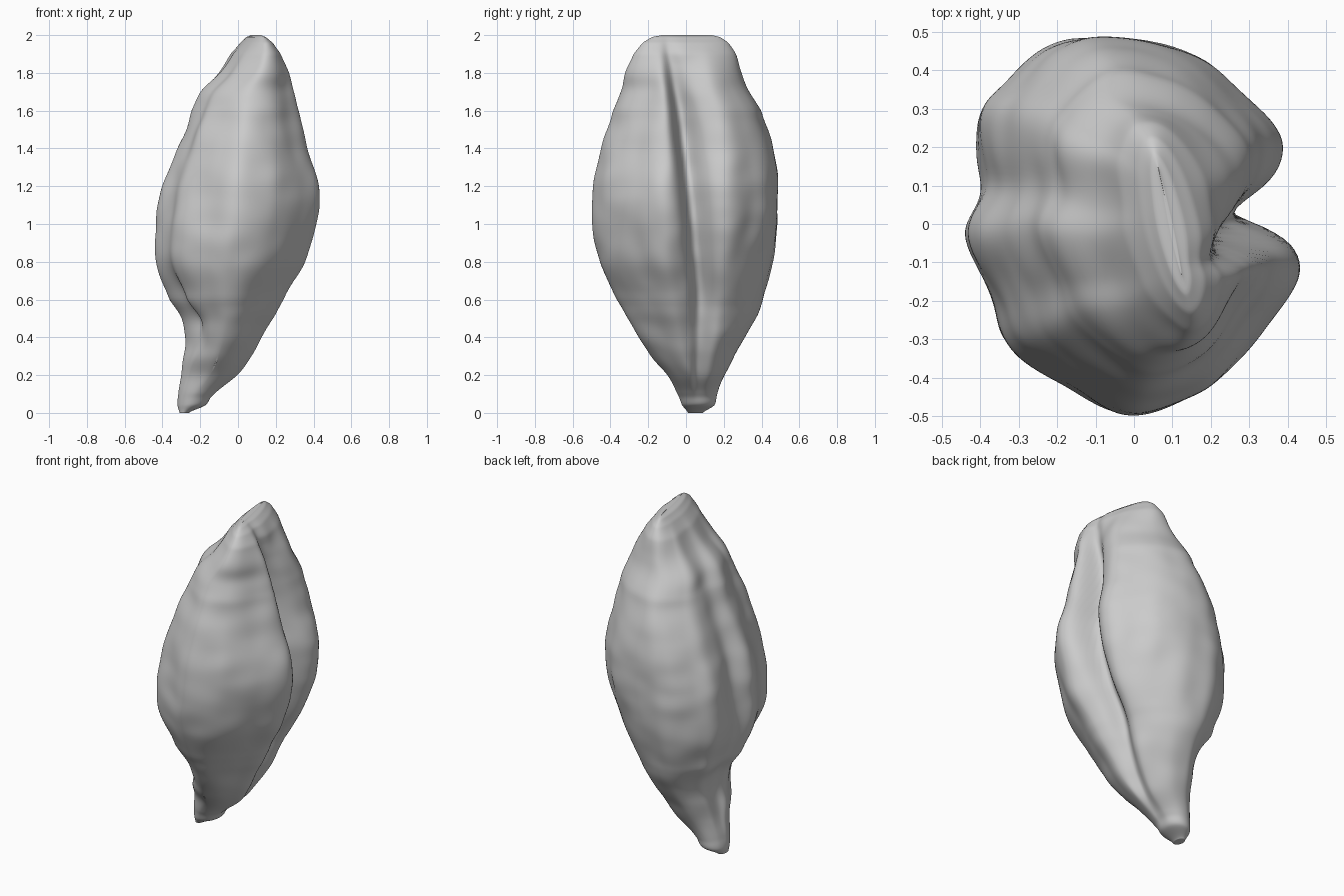
import bpy, bmesh, math
from mathutils import Vector, noise

if "Cube" in bpy.data.objects:
    bpy.data.objects.remove(bpy.data.objects["Cube"])

RINGS, SIDES = 150, 176


def catmull(a, b, c, d, t):
    return 0.5 * (2*b + (c - a)*t + (2*a - 5*b + 4*c - d)*t*t + (3*b - a - 3*c + d)*t**3)


def sample(table, z):
    """Smooth lookup in a (height, value...) table."""
    i = 0
    while i < len(table) - 2 and z > table[i + 1][0]:
        i += 1
    p = [table[max(0, min(len(table) - 1, i + k))] for k in (-1, 0, 1, 2)]
    t = max(0, min(1, (z - p[1][0]) / (p[2][0] - p[1][0])))
    return [catmull(*(q[k] for q in p), t) for k in range(1, len(p[0]))]


def bump(v, centre, width):
    return math.exp(-((v - centre) / width) ** 2)


# Leaning pod: height, x limits, y limits
body = [
    (0, -.31, -.26, .01, .09), (.04, -.32, -.17, -.02, .15), (.1, -.315, -.12, -.045, .165),
    (.2, -.30, .0, -.1, .205), (.3, -.29, .07, -.185, .255), (.4, -.285, .13, -.25, .315),
    (.5, -.30, .18, -.31, .365), (.6, -.365, .24, -.365, .41), (.8, -.435, .35, -.46, .46),
    (1, -.435, .415, -.49, .49), (1.2, -.4, .43, -.485, .49), (1.4, -.32, .375, -.45, .46),
    (1.6, -.24, .33, -.385, .395), (1.7, -.195, .305, -.345, .335), (1.8, -.10, .27, -.325, .295),
    (1.9, -.03, .22, -.28, .265), (1.96, .025, .17, -.23, .225), (1.99, .06, .13, -.18, .18),
    (2, .09, .1, -.13, .14)]

# Lobed cross-section, anticlockwise from the open seam
section = [Vector(p) for p in (
    (.37, .04), (.385, .22), (.26, .36), (.1, .46), (-.1, .49), (-.22, .46), (-.33, .37),
    (-.4, .28), (-.4, .1), (-.435, -.03), (-.36, -.2), (-.31, -.32), (-.15, -.43),
    (0, -.49), (.18, -.43), (.33, -.28), (.435, -.12))]

# Open seam between the lobes: height, y position, depth
seam = [(0, .05, 0), (.2, .06, .05), (.6, .07, .09), (1, .035, .1),
        (1.3, 0, .13), (1.6, -.04, .16), (1.85, -.08, .14), (2, -.1, .05)]


def pod_point(row, col):
    z = 2 * (0.5 - 0.5 * math.cos(math.pi * row / RINGS))
    x0, x1, y0, y1 = sample(body, z)
    u = col / SIDES * len(section)
    i = int(u)
    flat = catmull(*(section[(i + k) % len(section)] for k in (-1, 0, 1, 2)), u - i)
    nx, ny = flat.x / .435, flat.y / .49
    # ends relax into a plain oval
    r, end = math.hypot(nx, ny), max(bump(z, 0, .22), bump(z, 2, .12))
    k = 1 + (1 / r - 1) * end
    nx, ny = nx * k, ny * k
    hx, hy = (x1 - x0) / 2, (y1 - y0) / 2
    x, y = (x0 + x1) / 2 + nx * hx, (y0 + y1) / 2 + ny * hy
    # open seam, with a steep front lip and a sloping back lip
    if nx > 0:
        sy, depth = sample(seam, z)
        width = (.055 if y < sy else .1) * min(1, .3 + hy)
        x -= depth * bump(y, sy, width) * min(1, hx * 2.6)
    # closed seam on the opposite side
    else:
        x += .015 * bump(y, .09, .07) * bump(z, 1.2, .6)
        x += .05 * bump(y, -.1 - .1 * z, .06) * bump(z, .5, .2)
    # the crest runs slightly diagonally
    x -= .22 * y * bump(z, 2, .25)
    # wrinkled skin
    p = Vector((x, y, z))
    out = Vector((nx, ny, 0)).normalized()
    fade = min(1, z * 3, (2 - z) * 4)
    cross = noise.noise(Vector((x * 5, y * 5, z * 9)))
    lumps = noise.noise(Vector((x * 7 + 4, y * 7, z * 4)))
    p += out * fade * (.007 * cross + .01 * lumps)
    return p


# Build the skin from stacked rings
bm = bmesh.new()
rings = [[bm.verts.new(pod_point(r, c)) for c in range(SIDES)] for r in range(RINGS + 1)]
for low, high in zip(rings, rings[1:]):
    for c in range(SIDES):
        d = (c + 1) % SIDES
        bm.faces.new((low[c], low[d], high[d], high[c]))
# Close the two ends
for ring, flip in ((rings[0], True), (rings[-1], False)):
    centre = sum((v.co for v in ring), Vector()) / SIDES
    tip = bm.verts.new(centre)
    for c in range(SIDES):
        a, b = ring[c], ring[(c + 1) % SIDES]
        bm.faces.new((b, a, tip) if flip else (a, b, tip))
bmesh.ops.recalc_face_normals(bm, faces=bm.faces)
mesh = bpy.data.meshes.new("seed_pod")
bm.to_mesh(mesh)
bm.free()

pod = bpy.data.objects.new("seed_pod", mesh)
bpy.context.collection.objects.link(pod)
bpy.context.view_layer.objects.active = pod
pod.select_set(True)
bpy.ops.object.shade_smooth()

smooth = pod.modifiers.new("soften", 'SMOOTH')
smooth.factor, smooth.iterations = .5, 3

grey = bpy.data.materials.new("plain_grey")
grey.use_nodes = True
colour = (.6, .6, .6, 1)
grey.diffuse_color = colour
grey.node_tree.nodes["Principled BSDF"].inputs["Base Color"].default_value = colour
mesh.materials.append(grey)
